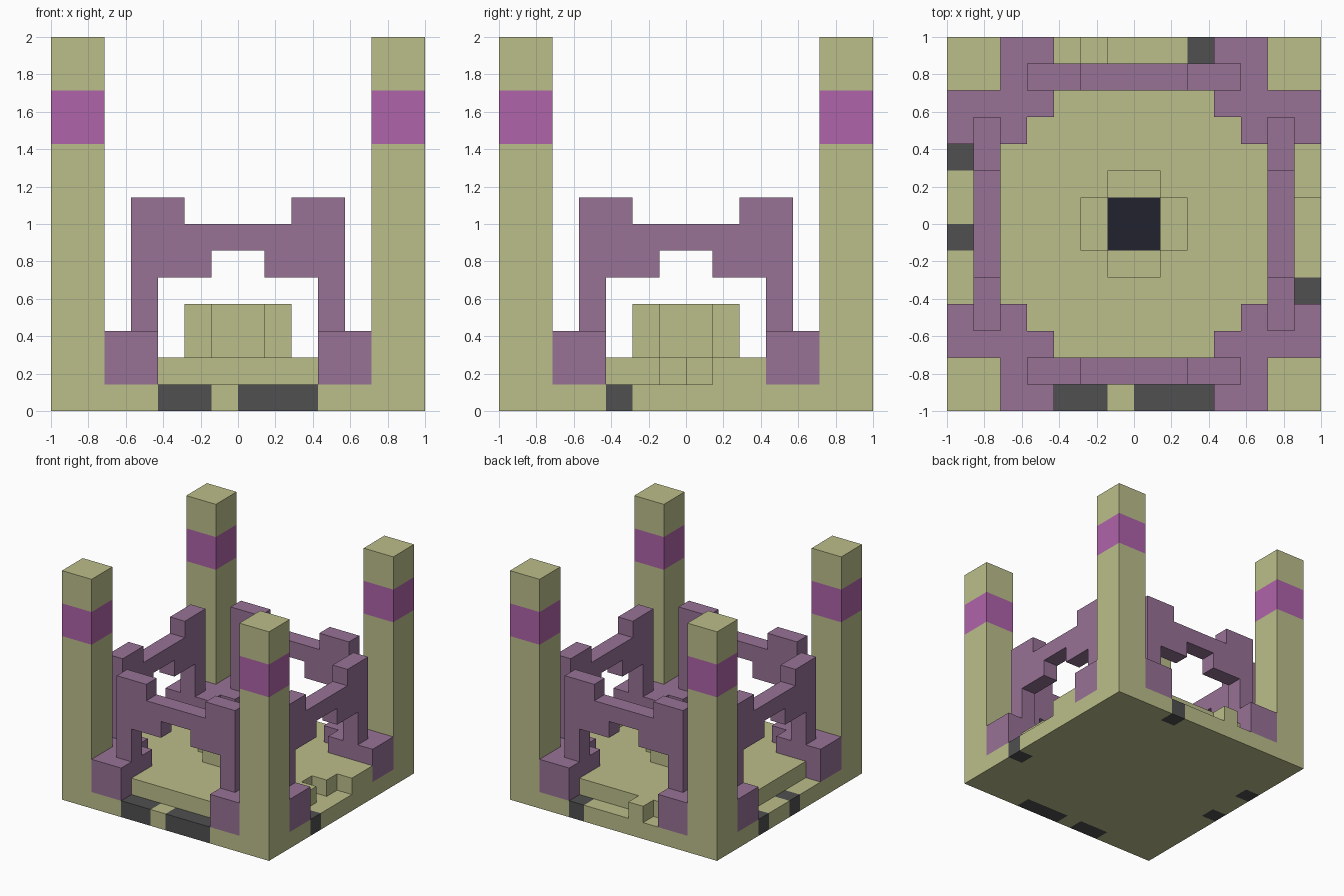
import bpy, bmesh
from math import pi
from mathutils import Matrix

U = 1 / 7  # block size

cube = bpy.data.objects.get("Cube")
if cube:
    bpy.data.objects.remove(cube, do_unlink=True)


def material(name, r, g, b):
    m = bpy.data.materials.new(name)
    m.use_nodes = True
    m.diffuse_color = (r, g, b, 1)
    shader = next(n for n in m.node_tree.nodes if n.type == 'BSDF_PRINCIPLED')
    shader.inputs["Base Color"].default_value = (r, g, b, 1)
    shader.inputs["Roughness"].default_value = 0.9
    return m


stone = material("pale khaki stone", 0.50, 0.515, 0.255)
purple = material("dusty purple", 0.309, 0.168, 0.305)
magenta = material("bright magenta", 0.429, 0.125, 0.402)
charcoal = material("charcoal", 0.08, 0.08, 0.08)
black = material("near black", 0.015, 0.016, 0.026)


def prism(name, outline, low, high, mat, upright=False, quarter=0):
    """Extrude an outline up in z, or along y if upright, then turn it about z."""
    bm = bmesh.new()
    verts = [bm.verts.new((a, low, b) if upright else (a, b, low)) for a, b in outline]
    face = bm.faces.new(verts)
    moved = bmesh.ops.extrude_face_region(bm, geom=[face])["geom"]
    depth = high - low
    shift = (0, depth, 0) if upright else (0, 0, depth)
    bmesh.ops.translate(bm, vec=shift, verts=[v for v in moved if isinstance(v, bmesh.types.BMVert)])
    bmesh.ops.recalc_face_normals(bm, faces=bm.faces)
    bm.transform(Matrix.Rotation(quarter * pi / 2, 4, 'Z') @ Matrix.Scale(U, 4))
    mesh = bpy.data.meshes.new(name)
    bm.to_mesh(mesh)
    bm.free()
    mesh.materials.append(mat)
    obj = bpy.data.objects.new(name, mesh)
    bpy.context.collection.objects.link(obj)
    return obj


def box(name, x0, x1, y0, y1, z0, z1, mat, quarter=0):
    return prism(name, [(x0, y0), (x1, y0), (x1, y1), (x0, y1)], z0, z1, mat, quarter=quarter)


# Base slab and its border, with dark blocks set in each edge
box("base_core", -6, 6, -6, 6, 0, 1, stone)
dark_spans = {
    "front": [(-3, -1), (0, 3)],
    "right": [(-3, -2)],
    "back": [(-3, -2)],
    "left": [(-3, -2), (0, 1)],
}
for q, (side, spans) in enumerate(dark_spans.items()):
    start = -5
    for a, b in spans:
        box(side + "_border", start, a, -7, -6, 0, 1, stone, q)
        box(side + "_dark_block", a, b, -7, -6, 0, 1, charcoal, q)
        start = b
    box(side + "_border", start, 5, -7, -6, 0, 1, stone, q)

# Raised floor with a worn, uneven edge
floor = [(-6, -6), (6, -6), (6, -1), (5, -1), (5, 0), (6, 0), (6, 1), (7, 1), (7, 3),
         (6, 3), (6, 6), (-1, 6), (-1, 7), (-2, 7), (-2, 6), (-6, 6)]
prism("raised_floor", floor, 1, 2, stone)

# Central pedestal with a black core
box("pedestal_core", -1, 1, -1, 1, 2, 4, black)

foot = [(3, 7), (5, 7), (5, 5), (7, 5), (7, 3), (4, 3), (4, 4), (3, 4)]
half_arch = [(4, 3), (4, 8), (2, 8), (2, 7)]
half_under = [(1, 6), (1, 5), (3, 5), (3, 3)]
mirror = lambda pts: [(-x, z) for x, z in reversed(pts)]
arch = half_arch + mirror(half_arch) + mirror(half_under) + half_under

# Repeated parts around the four sides
for q in range(4):
    box("pedestal_arm", 1, 2, -1, 1, 2, 4, stone, q)
    box("pillar_shaft", 5, 7, 5, 7, 0, 10, stone, q)
    box("pillar_band", 5, 7, 5, 7, 10, 12, magenta, q)
    box("pillar_cap", 5, 7, 5, 7, 12, 14, stone, q)
    prism("arch_foot", foot, 1, 3, purple, quarter=q)
    prism("arch", arch, -6, -5, purple, upright=True, quarter=q)
